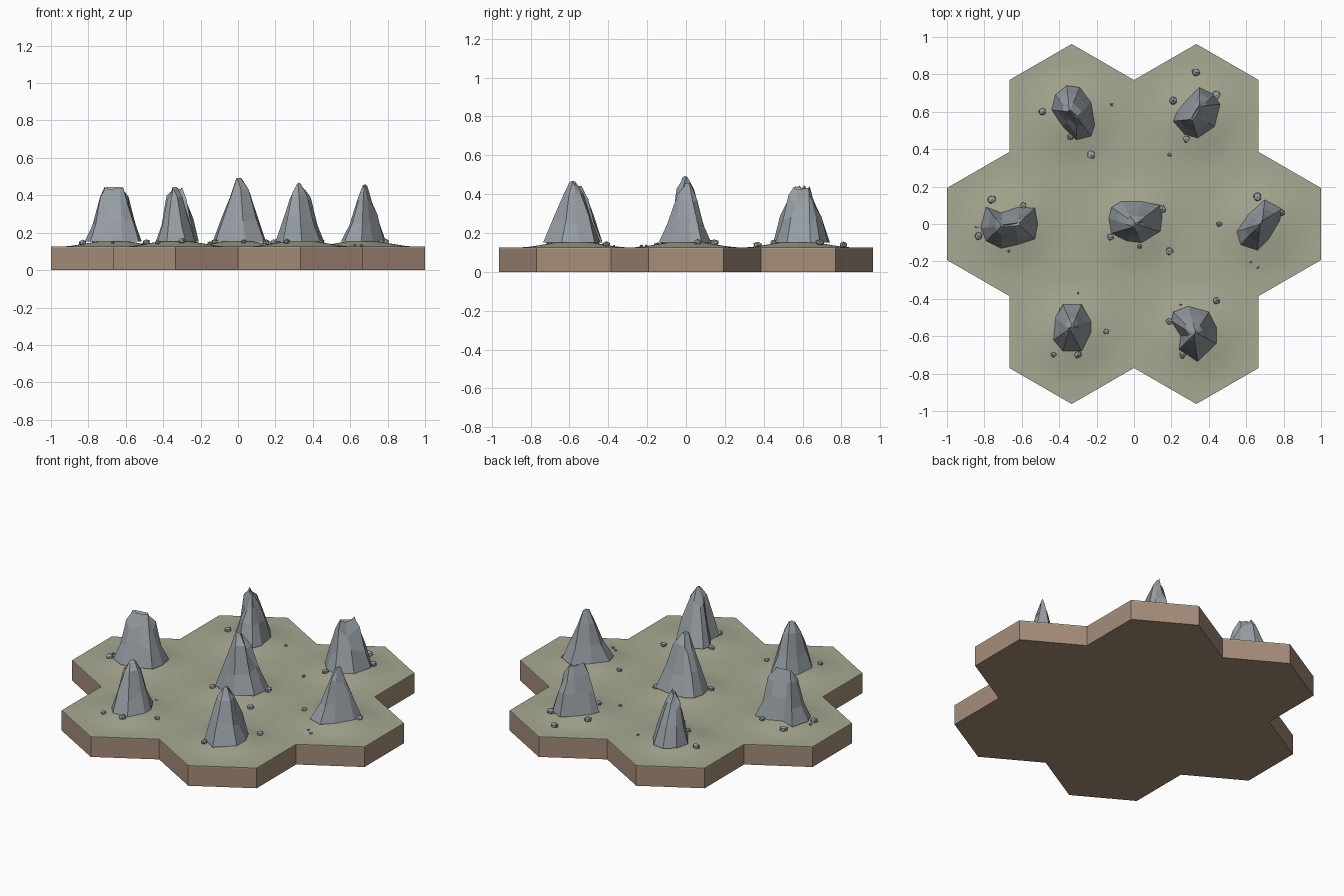
import bpy, bmesh, math, random
from mathutils import Vector

if "Cube" in bpy.data.objects:
    bpy.data.objects.remove(bpy.data.objects["Cube"])

random.seed(4)
INR = 1 / 3            # hex inner radius
TOP = 0.125            # flat ground level
HEXES = [(0, 0)] + [(2 * INR * math.cos(math.radians(60 * k)),
                     2 * INR * math.sin(math.radians(60 * k))) for k in range(6)]


def material(name, colour):
    m = bpy.data.materials.new(name)
    m.diffuse_color = (*colour, 1)
    m.use_nodes = True
    m.node_tree.nodes["Principled BSDF"].inputs["Base Color"].default_value = m.diffuse_color
    return m


EARTH = material("brown_earth", (0.376, 0.266, 0.191))
GRASS = material("dry_grass", (0.385, 0.395, 0.285))
STONE = material("grey_stone", (0.314, 0.347, 0.376))
PALE = material("pale_stone", (0.50, 0.52, 0.535))


def finish(name, bm, *mats):
    bmesh.ops.recalc_face_normals(bm, faces=bm.faces)
    mesh = bpy.data.meshes.new(name)
    bm.to_mesh(mesh)
    bm.free()
    for m in mats:
        mesh.materials.append(m)
    obj = bpy.data.objects.new(name, mesh)
    bpy.context.collection.objects.link(obj)
    return obj


def ground_height(x, y):
    # a soft mound in the middle of each hex
    d = min(math.hypot(x - cx, y - cy) for cx, cy in HEXES)
    return TOP + 0.034 * (0.5 + 0.5 * math.cos(math.pi * min(1, d / 0.3)))


def hex_radius(a):
    return INR / math.cos(math.radians((math.degrees(a) + 30) % 60 - 30))


# earth slab: seven joined hexes, pulled up to the grass layer
bm = bmesh.new()
for cx, cy in HEXES:
    bm.faces.new([bm.verts.new((cx + hex_radius(a) * math.cos(a), cy + hex_radius(a) * math.sin(a), 0))
                  for a in [math.radians(30 + 60 * k) for k in range(6)]])
bmesh.ops.remove_doubles(bm, verts=bm.verts, dist=1e-3)
ext = bmesh.ops.extrude_face_region(bm, geom=bm.faces[:], use_keep_orig=True)
for v in [g for g in ext["geom"] if isinstance(g, bmesh.types.BMVert)]:
    v.co.z = 0.118
finish("earth_slab", bm, EARTH)

# grass layer: smooth mounded top with a thin rim
bm = bmesh.new()
SEG, RINGS = 36, 10
for cx, cy in HEXES:
    rows = []
    for i in range(1, RINGS + 1):
        s, row = i / RINGS, []
        for k in range(SEG):
            a = 2 * math.pi * k / SEG
            r = s * (INR * (1 - s) + hex_radius(a) * s)
            x, y = cx + r * math.cos(a), cy + r * math.sin(a)
            row.append(bm.verts.new((x, y, ground_height(x, y))))
        rows.append(row)
    mid = bm.verts.new((cx, cy, ground_height(cx, cy)))
    for k in range(SEG):
        n = (k + 1) % SEG
        bm.faces.new((mid, rows[0][k], rows[0][n]))
        for a, b in zip(rows, rows[1:]):
            bm.faces.new((a[k], b[k], b[n], a[n]))
bmesh.ops.remove_doubles(bm, verts=bm.verts, dist=1e-4)
for f in bm.faces:
    f.smooth = True
rim = bmesh.ops.extrude_edge_only(bm, edges=[e for e in bm.edges if e.is_boundary])["geom"]
for g in rim:
    if isinstance(g, bmesh.types.BMVert):
        g.co.z = 0.118
    elif isinstance(g, bmesh.types.BMFace):
        g.smooth = False
for f in bm.faces:
    f.normal_update()
    if abs(f.normal.z) < 0.1:
        f.smooth = False
finish("grass_top", bm, GRASS)


def rock(name, outline, ridge_a, ridge_b, height):
    """Faceted spire: the footprint shrinks in rings onto a short ridge."""
    bm = bmesh.new()
    a, b = Vector(ridge_a), Vector(ridge_b)
    base = 0.152
    rings = []
    for level, (f, scale) in enumerate([(0, 1), (0.38, 0.67), (0.74, 0.34), (1, 0.07)]):
        ring = []
        for x, y in outline:
            p = Vector((x, y))
            t = (p - a).dot(b - a) / max((b - a).length_squared, 1e-6)
            core = a.lerp(b, max(0, min(1, t)))
            wobble = random.uniform(-0.06, 0.06) if 0 < level < 3 else 0
            q = core + (p - core) * (scale + wobble)
            z = base + (height - base) * f
            if level in (1, 2):
                z += random.uniform(-0.03, 0.03)
            elif level == 3:
                z -= random.uniform(0, 0.02)
            ring.append(bm.verts.new((q.x, q.y, z)))
        rings.append(ring)
    # the tip of the ridge, with a notch between two peaks when it is long
    rings[3][0].co.z = height
    n = len(outline)
    for lo, hi in zip(rings, rings[1:]):
        for k in range(n):
            m = (k + 1) % n
            bm.faces.new((lo[k], lo[m], hi[m], hi[k]))
    bm.faces.new(rings[0][::-1])
    notch = 0.035 if (b - a).length > 0.03 else -0.004
    centre = (a + b) / 2
    tip = bm.verts.new((centre.x, centre.y, height - notch))
    for k in range(n):
        f = bm.faces.new((rings[3][k], rings[3][(k + 1) % n], tip))
        f.material_index = 1 if notch > 0 else 0
    # one weathered facet near the top
    bm.faces.ensure_lookup_table()
    finish(name, bm, STONE, PALE)


rock("rock_west", [(-.82, -.02), (-.79, -.09), (-.71, -.13), (-.62, -.11), (-.53, -.08), (-.515, 0),
                   (-.53, .085), (-.62, .09), (-.71, .06), (-.79, .09)], (-.705, -.01), (-.62, .0), .445)
rock("rock_middle", [(-.135, .03), (-.12, -.05), (-.04, -.09), (.04, -.1), (.14, -.04), (.15, .04),
                     (.14, .1), (.04, .12), (-.07, .12), (-.12, .09)], (.0, -.015), (.01, .0), .49)
rock("rock_east", [(.70, .13), (.61, .05), (.55, -.04), (.57, -.11), (.66, -.14), (.72, -.08),
                   (.78, .02), (.79, .08)], (.675, .0), (.685, .015), .455)
rock("rock_north_west", [(-.36, .74), (-.42, .69), (-.44, .61), (-.38, .52), (-.31, .45), (-.23, .47),
                         (-.21, .53), (-.23, .65), (-.29, .73)], (-.345, .6), (-.305, .57), .445)
rock("rock_north_east", [(.35, .73), (.28, .66), (.23, .6), (.21, .55), (.27, .48), (.34, .46),
                         (.43, .52), (.46, .64), (.43, .69)], (.31, .56), (.35, .63), .44)
rock("rock_south_west", [(-.38, -.43), (-.42, -.5), (-.43, -.62), (-.38, -.68), (-.28, -.68),
                         (-.23, -.58), (-.23, -.52), (-.28, -.43)], (-.345, -.56), (-.33, -.545), .44)
rock("rock_south_east", [(.29, -.44), (.21, -.47), (.20, -.52), (.25, -.6), (.24, -.67), (.34, -.735),
                         (.44, -.64), (.44, -.55), (.40, -.47)], (.32, -.59), (.33, -.58), .465)

# loose pebbles: x, y, radius
PEBBLES = [(-.49, .60, .022), (-.23, .37, .024), (-.12, .64, .009), (.33, .81, .024), (.21, .66, .022),
           (.44, .69, .025), (.28, .455, .02), (.19, .37, .011), (.455, 0, .016), (.66, .145, .023),
           (.79, .06, .02), (.625, -.205, .008), (.66, -.23, .01), (.15, .08, .023), (-.125, -.07, .02),
           (.03, -.12, .014), (.19, -.145, .022), (-.08, -.065, .007), (-.76, .13, .023),
           (-.59, .1, .018), (-.84, -.015, .01), (-.83, -.065, .023), (-.67, -.145, .008),
           (-.15, -.575, .016), (-.43, -.70, .016), (-.30, -.70, .021), (-.30, -.37, .006),
           (-.39, -.46, .014), (.44, -.41, .02), (.19, -.52, .02), (.25, -.43, .007), (.26, -.70, .02),
           (-.34, .465, .018)]
bm = bmesh.new()
for x, y, r in PEBBLES:
    z = ground_height(x, y) + 0.4 * r
    for v in bmesh.ops.create_icosphere(bm, subdivisions=1, radius=r)["verts"]:
        v.co *= random.uniform(0.85, 1.15)
        v.co.z *= 0.75
        v.co += Vector((x, y, z))
finish("pebbles", bm, STONE)
